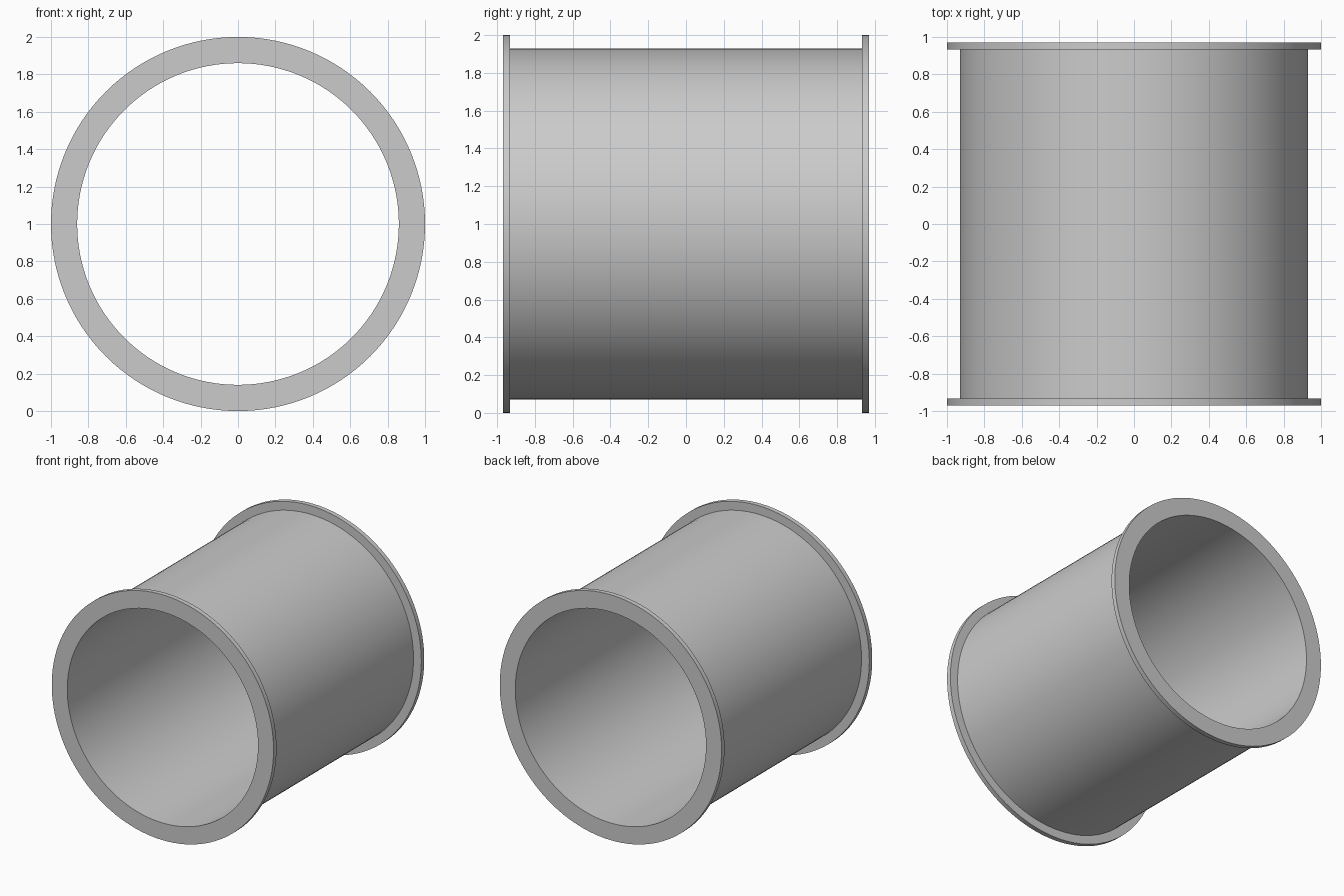
import bpy, bmesh
from math import cos, sin, pi, radians

if "Cube" in bpy.data.objects:
    bpy.data.objects.remove(bpy.data.objects["Cube"])

SEGMENTS = 128
BORE, WALL, FLANGE = 0.86, 0.93, 1.0   # radii
END, LIP = 0.97, 0.932                 # half length, inner face of flange

# Closed (radius, y) cross-section of the pipe with a flange at each end
profile = [(BORE, -END), (FLANGE, -END), (FLANGE, -LIP), (WALL, -LIP),
           (WALL, LIP), (FLANGE, LIP), (FLANGE, END), (BORE, END)]


def lathe_y(name, points, centre_z):
    """Revolve a closed cross-section around a horizontal y axis."""
    bm = bmesh.new()
    rings = []
    for i in range(SEGMENTS):
        a = 2 * pi * i / SEGMENTS
        rings.append([bm.verts.new((r * cos(a), y, r * sin(a))) for r, y in points])
    n = len(points)
    for i in range(SEGMENTS):
        p, q = rings[i], rings[(i + 1) % SEGMENTS]
        for j in range(n):
            k = (j + 1) % n
            bm.faces.new((p[j], p[k], q[k], q[j]))
    bmesh.ops.recalc_face_normals(bm, faces=bm.faces)
    mesh = bpy.data.meshes.new(name)
    bm.to_mesh(mesh)
    bm.free()
    obj = bpy.data.objects.new(name, mesh)
    obj.location.z = centre_z
    bpy.context.collection.objects.link(obj)
    return obj


# Flanged pipe
pipe = lathe_y("flanged_pipe", profile, FLANGE)
bpy.context.view_layer.objects.active = pipe
pipe.select_set(True)
bpy.ops.object.shade_smooth_by_angle(angle=radians(30))
